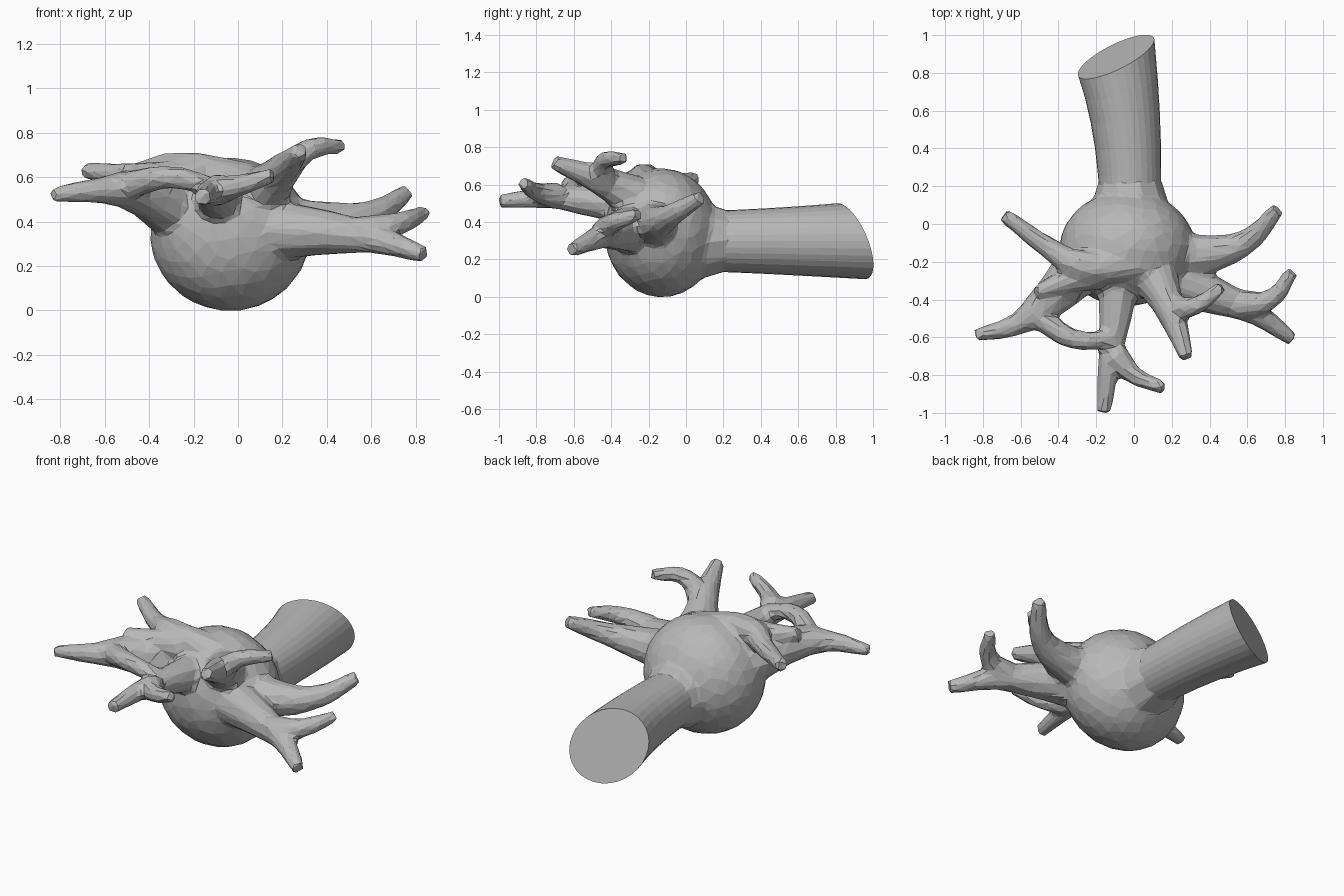
import bpy, bmesh, math

cube = bpy.data.objects.get("Cube")
if cube:
    bpy.data.objects.remove(cube, do_unlink=True)

grey = bpy.data.materials.new("mid_grey")
grey.use_nodes = True
COLOUR = (0.48, 0.48, 0.48, 1)
grey.diffuse_color = COLOUR
grey.node_tree.nodes["Principled BSDF"].inputs["Base Color"].default_value = COLOUR


def limb(root, tip, *points):
    """Closed curved tube that tapers from the root radius to the tip radius."""
    curve = bpy.data.curves.new("limb", "CURVE")
    curve.dimensions = "3D"
    curve.resolution_u = 6
    curve.bevel_depth = 1
    curve.bevel_resolution = 3
    curve.use_fill_caps = True
    spline = curve.splines.new("BEZIER")
    spline.bezier_points.add(len(points) - 1)
    for i, point in enumerate(spline.bezier_points):
        rest = 1 - i / (len(points) - 1)
        point.co = points[i]
        point.radius = tip + (root - tip) * rest ** 1.3
        point.handle_left_type = point.handle_right_type = "AUTO"
    obj = bpy.data.objects.new("limb", curve)
    bpy.context.collection.objects.link(obj)
    parts.append(obj)


parts = []

# Right side: upper ridge with its arm, and a short stub beside it
limb(.11, .04, (.05, -.2, .56), (-.28, -.22, .635), (-.46, -.12, .61), (-.69, .05, .63))
limb(.1, .035, (-.2, -.25, .59), (-.38, -.31, .61), (-.52, -.36, .63))

# Right front arm, and the bridge that closes the ring
limb(.14, .035, (-.29, -.24, .46), (-.48, -.43, .54), (-.62, -.53, .54), (-.84, -.59, .52))
limb(.065, .045, (-.5, -.5, .56), (-.3, -.615, .6), (-.1, -.6, .55))

# Middle front arm and its fork
limb(.12, .04, (-.08, -.25, .48), (-.1, -.5, .51), (-.13, -.72, .53), (-.16, -1, .51))
limb(.075, .035, (-.1, -.7, .54), (0, -.8, .56), (.16, -.87, .61))

# Left upper arm and its fork
limb(.15, .04, (.07, -.2, .48), (.18, -.43, .61), (.28, -.71, .72))
limb(.075, .035, (.19, -.43, .6), (.31, -.44, .72), (.47, -.33, .74))

# Left rear arm
limb(.15, .04, (.12, -.15, .39), (.38, -.16, .39), (.6, -.09, .43), (.76, .08, .53))

# Left front arm and its fork
limb(.15, .04, (.1, -.25, .36), (.4, -.37, .35), (.62, -.46, .32), (.84, -.61, .25))
limb(.085, .035, (.54, -.43, .34), (.72, -.4, .39), (.84, -.25, .44))

# Neck flaring into the stalk
limb(.27, .165, (-.02, -.05, .3), (-.02, .1, .3), (-.02, .24, .3))

# Round body
bpy.ops.mesh.primitive_ico_sphere_add(subdivisions=4, radius=1,
                                      location=(-.035, -.13, .342))
body = bpy.context.object
body.scale = (.36, .305, .345)
bpy.ops.object.select_all(action="DESELECT")
for part in parts:
    part.select_set(True)
bpy.context.view_layer.objects.active = parts[0]
bpy.ops.object.convert(target="MESH")
body.select_set(True)
bpy.context.view_layer.objects.active = body
bpy.ops.object.join()
bpy.ops.object.transform_apply(location=True, rotation=True, scale=True)
body.name = "body_with_branches"

# Fuse into one skin, soften the joints, then facet it
fuse = body.modifiers.new("fuse", "REMESH")
fuse.mode = "VOXEL"
fuse.voxel_size = 0.016
soften = body.modifiers.new("soften", "SMOOTH")
soften.factor = 0.5
soften.iterations = 8
facet = body.modifiers.new("facet", "DECIMATE")
facet.ratio = 0.06
for name in ("fuse", "soften", "facet"):
    bpy.ops.object.modifier_apply(modifier=name)
body.data.materials.clear()
body.data.materials.append(grey)
bpy.ops.object.shade_flat()

# Long stalk, widening and leaning toward a slanted flat end
SIDES, RINGS = 32, 6
bm = bmesh.new()
rings = []
for k in range(RINGS):
    t = k / (RINGS - 1)
    radius = .162 + .041 * t ** 1.3
    ring = []
    for i in range(SIDES):
        angle = math.tau * i / SIDES
        dx, dz = radius * math.cos(angle), radius * math.sin(angle)
        slant = t * t * (.45 * dx - .36 * dz)
        ring.append(bm.verts.new((dx - .02 - .075 * t * t,
                                  .1 + .785 * t + slant, dz + .297)))
    rings.append(ring)
for lower, upper in zip(rings, rings[1:]):
    for i in range(SIDES):
        j = (i + 1) % SIDES
        bm.faces.new((lower[i], lower[j], upper[j], upper[i]))
bm.faces.new(rings[0])
bm.faces.new(rings[-1])
bmesh.ops.recalc_face_normals(bm, faces=bm.faces)
mesh = bpy.data.meshes.new("stalk")
bm.to_mesh(mesh)
bm.free()
mesh.materials.append(grey)
stalk = bpy.data.objects.new("stalk", mesh)
bpy.context.collection.objects.link(stalk)
